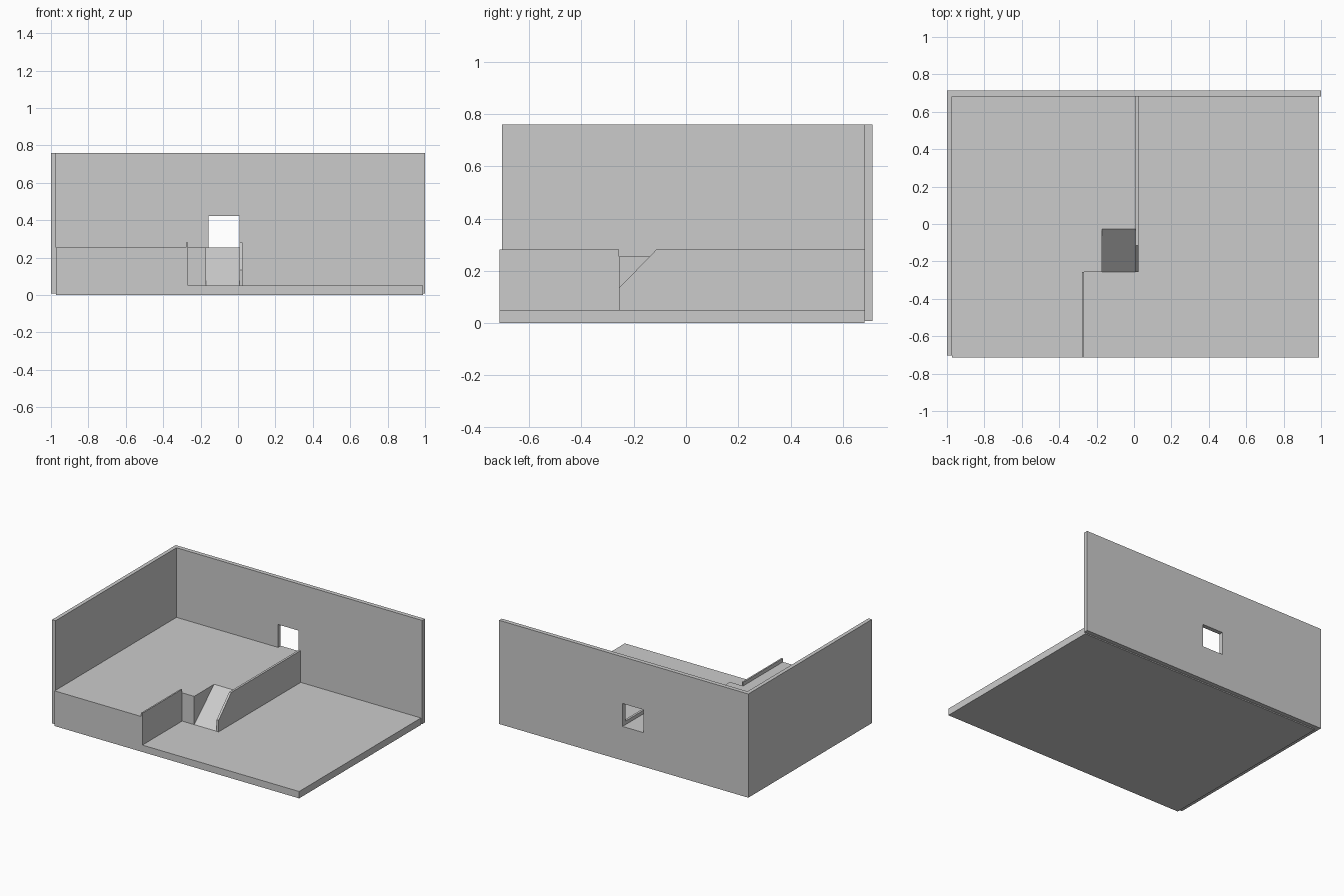
import bpy, bmesh
from mathutils import Vector

if "Cube" in bpy.data.objects:
    bpy.data.objects.remove(bpy.data.objects["Cube"])


def prism(name, outline, offset):
    """Extrude a closed planar outline of 3D points along offset."""
    bm = bmesh.new()
    face = bm.faces.new([bm.verts.new(p) for p in outline])
    geo = bmesh.ops.extrude_face_region(bm, geom=[face])["geom"]
    verts = [g for g in geo if isinstance(g, bmesh.types.BMVert)]
    bmesh.ops.translate(bm, verts=verts, vec=Vector(offset))
    bmesh.ops.recalc_face_normals(bm, faces=bm.faces)
    mesh = bpy.data.meshes.new(name)
    bm.to_mesh(mesh)
    bm.free()
    obj = bpy.data.objects.new(name, mesh)
    bpy.context.collection.objects.link(obj)
    return obj


def slab(name, outline, z0, z1):
    """Plan outline (x, y) raised from z0 to z1."""
    return prism(name, [(x, y, z0) for x, y in outline], (0, 0, z1 - z0))


def side_panel(name, profile, x0, x1):
    """Side profile (y, z) given thickness from x0 to x1."""
    return prism(name, [(x0, y, z) for y, z in profile], (x1 - x0, 0, 0))


# Main levels
LEFT, RIGHT, FRONT, BACK = -0.972, 0.99, -0.713, 0.683
FLOOR, DECK, RAIL = 0.05, 0.255, 0.281
STEP, RAMP_X, EDGE, RAIL_X = -0.268, -0.172, 0.009, 0.025
STEP_Y, RAMP_TOP = -0.257, -0.027

# Shared boundary between raised deck and lower floor
boundary = [(STEP, FRONT), (STEP, STEP_Y), (RAMP_X, STEP_Y),
            (RAMP_X, RAMP_TOP), (EDGE, RAMP_TOP), (EDGE, BACK)]
slab("raised_deck", [(LEFT, FRONT)] + boundary + [(LEFT, BACK)], 0, DECK)
slab("lower_floor", boundary + [(RIGHT, BACK), (RIGHT, FRONT)], 0, FLOOR)

# Ramp set into the deck notch
side_panel("ramp", [(STEP_Y, FLOOR), (RAMP_TOP, FLOOR), (RAMP_TOP, DECK)],
           RAMP_X, EDGE)

# Low parapets along the deck edges
side_panel("ramp_parapet", [(STEP_Y, FLOOR), (BACK, FLOOR), (BACK, RAIL),
                            (-0.114, RAIL), (STEP_Y, 0.134)], EDGE, RAIL_X)
side_panel("front_parapet", [(FRONT, DECK), (STEP_Y, DECK),
                             (STEP_Y, RAIL), (FRONT, RAIL)], -0.279, STEP)

# Back and left walls as one L-shaped piece
walls = slab("walls", [(-1, -0.703), (LEFT, -0.703), (LEFT, BACK),
                       (1, BACK), (1, 0.714), (-1, 0.714)], 0.008, 0.76)

# Window opening through the back wall
cutter = slab("window_cutter", [(-0.157, 0.6), (EDGE, 0.6),
                                (EDGE, 0.8), (-0.157, 0.8)], DECK, 0.421)
cutter.hide_render = True
mod = walls.modifiers.new("window", 'BOOLEAN')
mod.operation = 'DIFFERENCE'
mod.solver = 'EXACT'
mod.object = cutter
bpy.context.view_layer.objects.active = walls
walls.select_set(True)
bpy.ops.object.modifier_apply(modifier=mod.name)
bpy.data.objects.remove(cutter)
